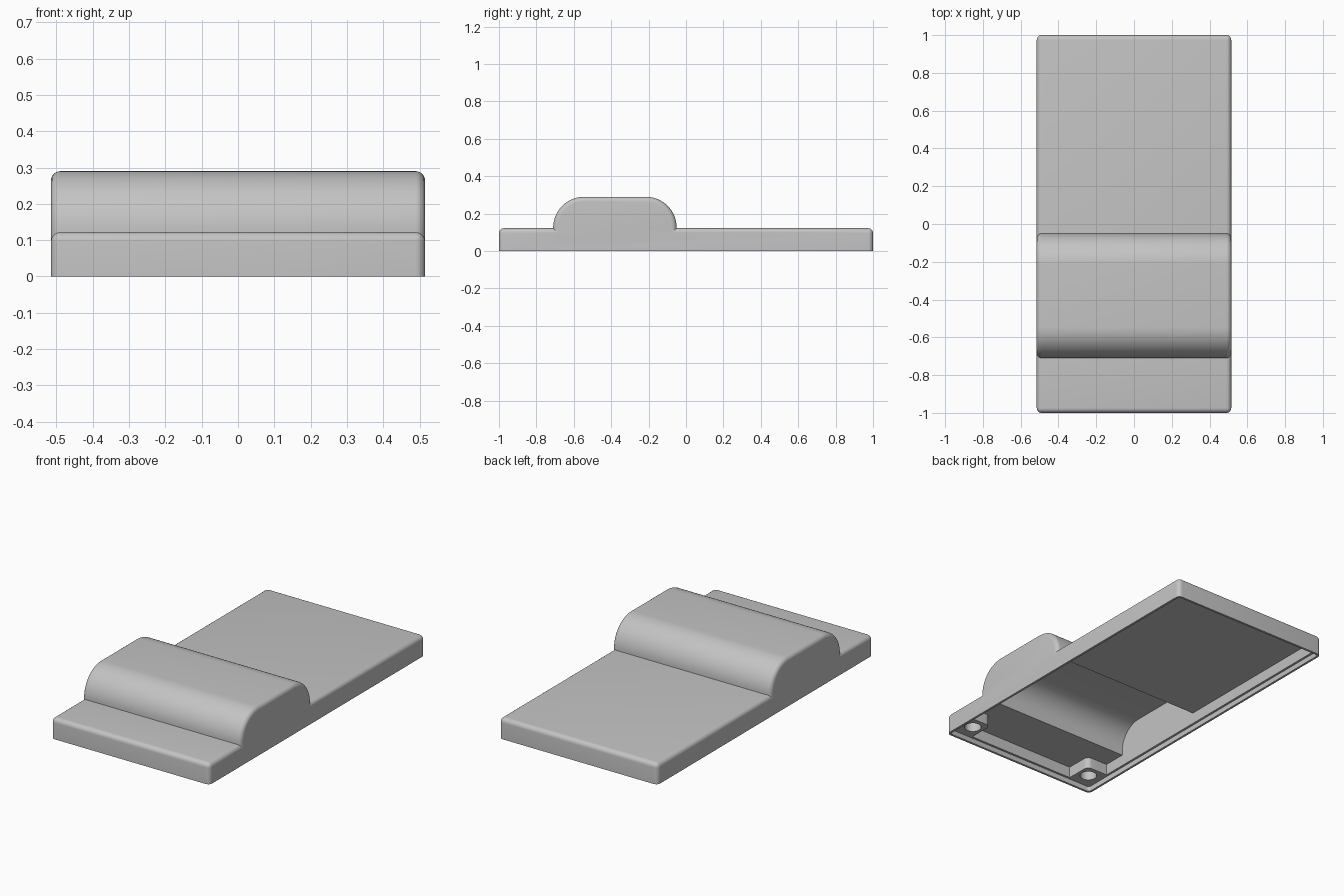
import bpy, bmesh
from math import sin, cos, pi, radians

cube = bpy.data.objects.get("Cube")
if cube:
    bpy.data.objects.remove(cube, do_unlink=True)

grey = bpy.data.materials.new("plain_grey")
grey.use_nodes = True
grey.diffuse_color = (0.55, 0.55, 0.55, 1)
grey.node_tree.nodes["Principled BSDF"].inputs["Base Color"].default_value = grey.diffuse_color

# Main sizes
HX, HY, SLAB = 0.515, 1.0, 0.122
WALL, LIP, LEDGE = 0.026, 0.013, 0.03
HUMP_Y, HUMP_W, HUMP_TOP, HUMP_R = -0.38, 0.33, 0.29, 0.165


def finish(name, bm):
    bmesh.ops.recalc_face_normals(bm, faces=bm.faces)
    mesh = bpy.data.meshes.new(name)
    bm.to_mesh(mesh)
    bm.free()
    mesh.materials.append(grey)
    obj = bpy.data.objects.new(name, mesh)
    bpy.context.collection.objects.link(obj)
    return obj


def block(name, lo, hi, radius=0.0, round_top=False):
    """Box with rounded upright edges and, if asked, rounded top edges."""
    bm = bmesh.new()
    bmesh.ops.create_cube(bm, size=1)
    for v in bm.verts:
        v.co = [l + (c + 0.5) * (h - l) for c, l, h in zip(v.co, lo, hi)]
    if radius:
        edges = [e for e in bm.edges
                 if abs(e.verts[0].co.z - e.verts[1].co.z) > 1e-4
                 or (round_top and min(v.co.z for v in e.verts) > hi[2] - 1e-4)]
        bmesh.ops.bevel(bm, geom=edges, offset=radius, segments=6, profile=0.5,
                        affect='EDGES')
    return finish(name, bm)


def hump(name, half_x, inset, bottom, edge=0.0):
    """Arched bar along x, its two ends rounded by edge."""
    steps = 6 if edge else 0
    ends = [(half_x - edge * (1 - cos(a)), edge * (1 - sin(a)))
            for a in [pi / 2 * (1 - i / steps) for i in range(steps + 1)]] if edge else [(half_x, 0)]
    if edge:
        ends = [(half_x - edge * (1 - sin(a)), edge * (1 - cos(a)))
                for a in [pi / 2 * i / steps for i in range(steps + 1)]]
    sections = [(-x, d) for x, d in reversed(ends)] + ends
    bm = bmesh.new()
    rings = []
    for x, d in sections:
        w, top, r = HUMP_W - inset - d, HUMP_TOP - inset - d, HUMP_R - inset - d
        points = [(w, bottom)]
        for start, side in ((0, 1), (pi / 2, -1)):
            for i in range(17):
                a = start + pi / 2 * i / 16
                points.append((side * (w - r) + r * cos(a), top - r + r * sin(a)))
        points.append((-w, bottom))
        rings.append([bm.verts.new((x, HUMP_Y + y, z)) for y, z in points])
    for a, b in zip(rings, rings[1:]):
        for i in range(len(a)):
            j = (i + 1) % len(a)
            bm.faces.new((a[i], a[j], b[j], b[i]))
    bm.faces.new(rings[0])
    bm.faces.new(rings[-1])
    return finish(name, bm)


def bore(name, x, y, radius, z0, z1):
    bm = bmesh.new()
    bmesh.ops.create_cone(bm, cap_ends=True, segments=32, radius1=radius,
                          radius2=radius, depth=z1 - z0)
    bmesh.ops.translate(bm, vec=(x, y, (z0 + z1) / 2), verts=bm.verts)
    return finish(name, bm)


def combine(target, tool, operation):
    """Apply a boolean and discard the tool."""
    mod = target.modifiers.new("combine", 'BOOLEAN')
    mod.object, mod.operation, mod.solver = tool, operation, 'EXACT'
    bpy.context.view_layer.update()
    graph = bpy.context.evaluated_depsgraph_get()
    mesh = bpy.data.meshes.new_from_object(target.evaluated_get(graph))
    target.modifiers.clear()
    target.data = mesh
    bpy.data.objects.remove(tool, do_unlink=True)


# Outer body: flat slab with a full-width arched hump
cover = block("cover_shell", (-HX, -HY, 0), (HX, HY, SLAB), 0.026, True)
combine(cover, hump("hump_outer", HX, 0, 0.06, 0.026), 'UNION')

# Hollow underside, with a thin lip and ledge around the rim
ix, iy = HX - WALL, HY - WALL
lx, ly = HX - LIP, HY - LIP
ceiling = SLAB - WALL
combine(cover, block("slab_cavity", (-ix, -iy, -0.05), (ix, iy, ceiling), 0.012), 'DIFFERENCE')
combine(cover, hump("hump_cavity", ix, WALL, 0.05), 'DIFFERENCE')
combine(cover, block("lip_recess", (-lx, -ly, -0.05), (lx, ly, LEDGE), 0.016), 'DIFFERENCE')

# Two bored screw posts in the front corners
for side in (-1, 1):
    xs = sorted((side * 0.352, side * (ix + 0.006)))
    post = block("screw_post", (xs[0], -iy - 0.006, LEDGE),
                 (xs[1], -0.82, ceiling + 0.01), 0.03)
    combine(cover, post, 'UNION')
    # Square fill so the post runs cleanly into both walls
    for x0, y1 in ((0.352, -0.89), (0.42, -0.82)):
        fx = sorted((side * x0, side * (ix + 0.005)))
        fill = block("post_web", (fx[0], -iy - 0.005, LEDGE), (fx[1], y1, ceiling + 0.01))
        combine(cover, fill, 'UNION')
    combine(cover, bore("screw_hole", side * 0.418, -0.892, 0.046, 0, ceiling), 'DIFFERENCE')

# Single material, smooth curves with crisp edges
cover.data.materials.clear()
cover.data.materials.append(grey)
for face in cover.data.polygons:
    face.material_index = 0
bpy.ops.object.select_all(action='DESELECT')
cover.select_set(True)
bpy.context.view_layer.objects.active = cover
bpy.ops.object.shade_smooth_by_angle(angle=radians(30))
